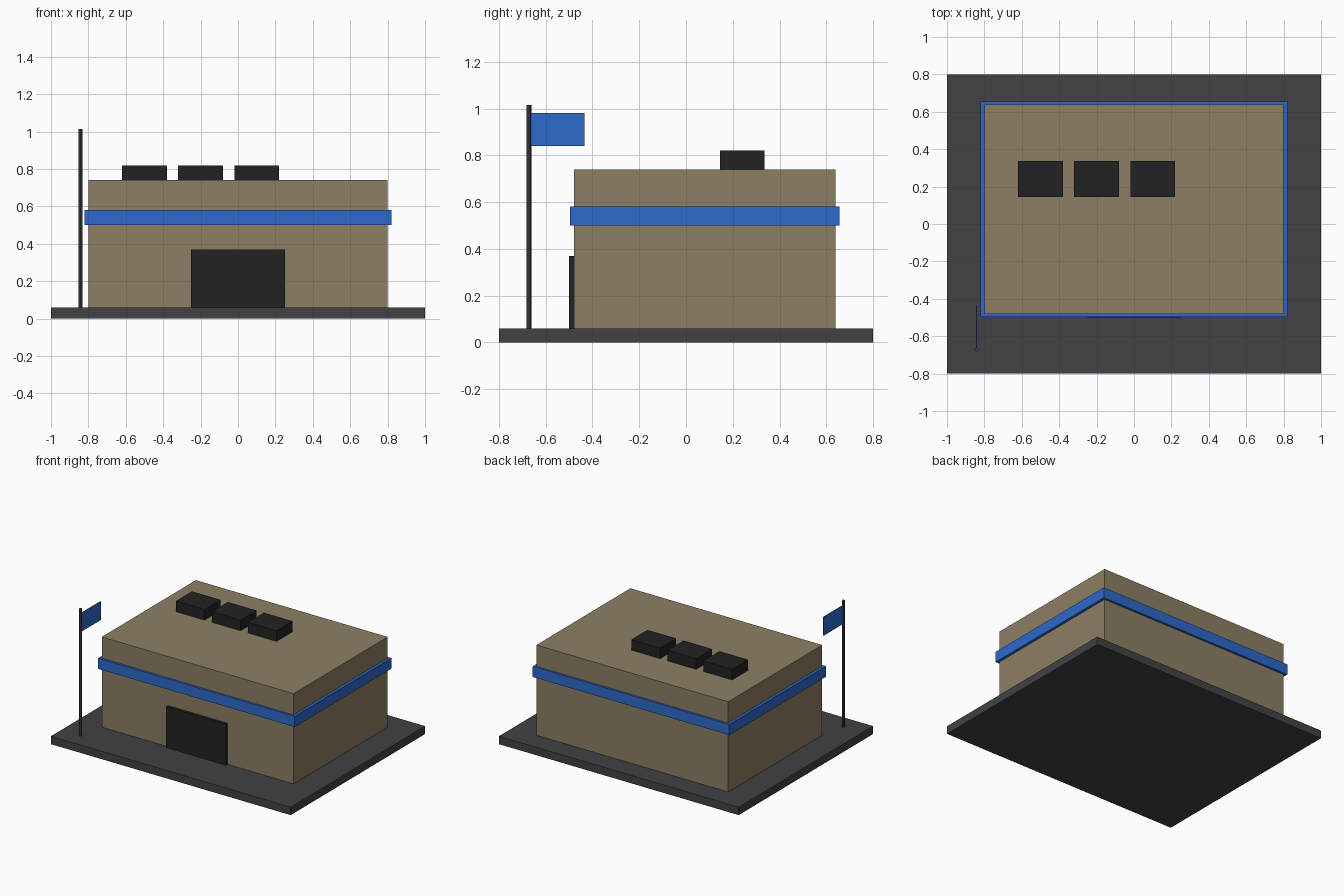
import bpy
import bmesh
from mathutils import Matrix, Vector

cube = bpy.data.objects.get("Cube")
if cube:
    bpy.data.objects.remove(cube, do_unlink=True)


def material(name, rgb):
    mat = bpy.data.materials.new(name)
    mat.use_nodes = True
    color = (*rgb, 1)
    mat.diffuse_color = color
    mat.node_tree.nodes["Principled BSDF"].inputs["Base Color"].default_value = color
    return mat


tan = material("tan_wall", (0.266, 0.212, 0.127))
blue = material("blue_trim", (0.026, 0.141, 0.60))
asphalt = material("dark_grey", (0.054, 0.052, 0.060))
black = material("near_black", (0.016, 0.016, 0.016))


def add_object(name, bm, mat):
    mesh = bpy.data.meshes.new(name)
    bm.to_mesh(mesh)
    bm.free()
    mesh.materials.append(mat)
    obj = bpy.data.objects.new(name, mesh)
    bpy.context.collection.objects.link(obj)
    return obj


def box(name, low, high, mat):
    """Box spanning two opposite corners."""
    low, high = Vector(low), Vector(high)
    bm = bmesh.new()
    place = Matrix.Translation((low + high) / 2) @ Matrix.Diagonal((*(high - low), 1))
    bmesh.ops.create_cube(bm, size=1, matrix=place)
    return add_object(name, bm, mat)


def post(name, x, y, bottom, top, radius, sides, mat):
    bm = bmesh.new()
    bmesh.ops.create_cone(bm, cap_ends=True, segments=sides, radius1=radius,
                          radius2=radius, depth=top - bottom,
                          matrix=Matrix.Translation((x, y, (bottom + top) / 2)))
    return add_object(name, bm, mat)


# Ground slab and main building
slab_top, roof = 0.06, 0.74
box("ground_slab", (-1, -0.8, 0), (1, 0.8, slab_top), asphalt)
box("building", (-0.8, -0.48, slab_top), (0.8, 0.64, roof), tan)

# Band around the walls and front door
box("wall_band", (-0.82, -0.496, 0.5), (0.82, 0.656, 0.58), blue)
box("front_door", (-0.25, -0.5, slab_top), (0.25, -0.48, 0.37), black)

# Row of rooftop units
for i in range(3):
    x = -0.5 + 0.3 * i
    box(f"roof_unit_{i + 1}", (x - 0.12, 0.145, roof), (x + 0.12, 0.336, 0.82), black)

# Flagpole and flag
pole_x, pole_y = -0.842, -0.672
post("flagpole", pole_x, pole_y, slab_top, 1.015, 0.011, 8, asphalt)
box("flag", (pole_x - 0.003, pole_y + 0.008, 0.84), (pole_x + 0.003, -0.434, 0.98), blue)
